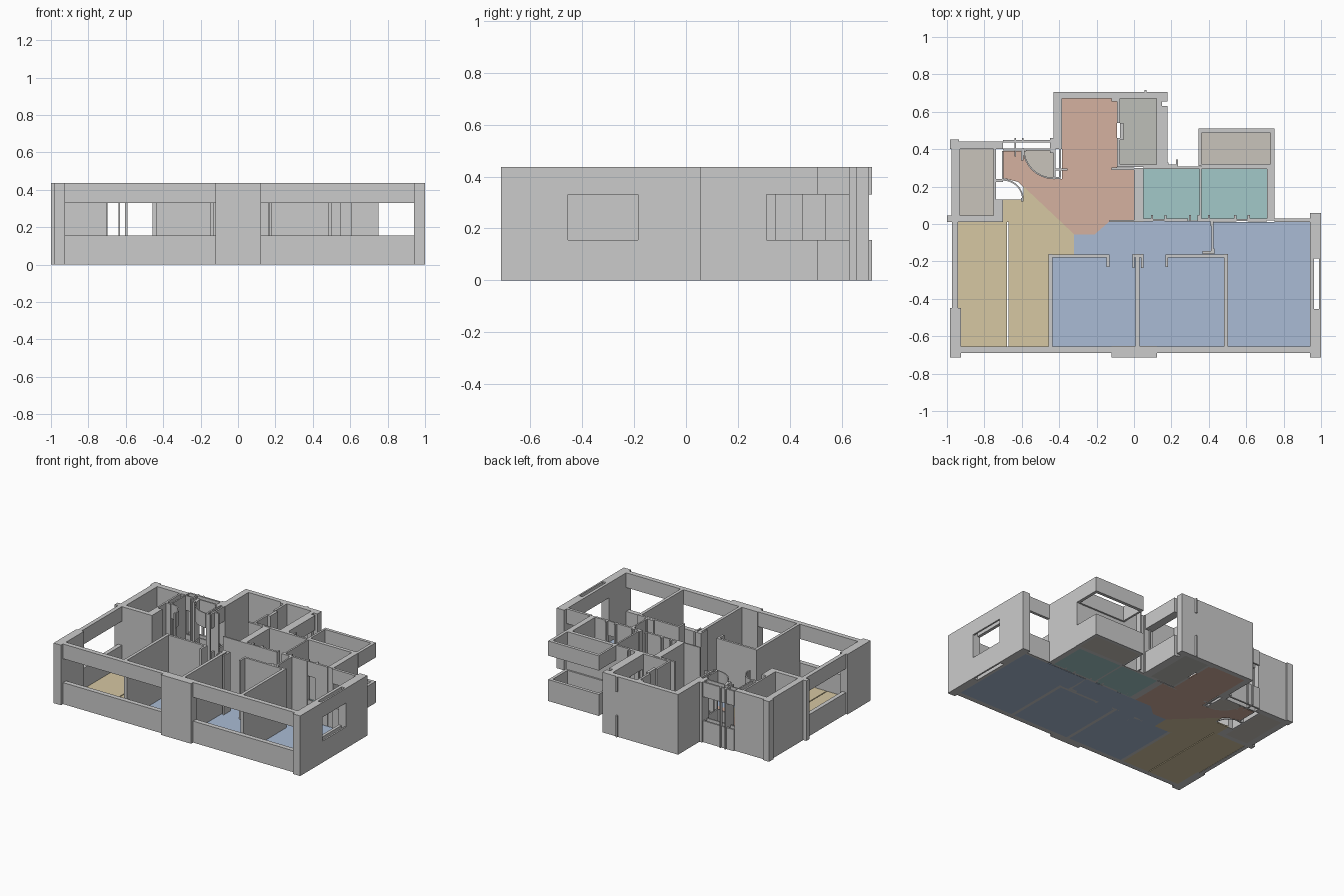
import bpy, bmesh
from math import cos, sin, radians

H, SILL, HEAD, FLOOR = 0.437, 0.156, 0.33, 0.008
FULL, OPEN = [(0, H)], [(0, SILL), (HEAD, H)]


def prism(bm, pts, z0, z1):
    """Extrude a plan outline between two heights."""
    face = bm.faces.new([bm.verts.new((x, y, z0)) for x, y in pts])
    top = bmesh.ops.extrude_face_region(bm, geom=[face])["geom"]
    for v in top:
        if isinstance(v, bmesh.types.BMVert):
            v.co.z = z1


def rect(x0, x1, y0, y1):
    return [(x0, y0), (x1, y0), (x1, y1), (x0, y1)]


def arc(cx, cy, r, a0, a1, t=0.008, n=8):
    """Thin curved strip, as for a door swing."""
    ang = [radians(a0 + (a1 - a0) * i / n) for i in range(n + 1)]
    return ([(cx + r * cos(a), cy + r * sin(a)) for a in ang] +
            [(cx + (r - t) * cos(a), cy + (r - t) * sin(a)) for a in reversed(ang)])


def part(name, outlines, bands, color=None):
    bm = bmesh.new()
    for pts in outlines:
        for z0, z1 in bands:
            prism(bm, pts, z0, z1)
    bmesh.ops.recalc_face_normals(bm, faces=bm.faces)
    me = bpy.data.meshes.new(name)
    bm.to_mesh(me)
    bm.free()
    ob = bpy.data.objects.new(name, me)
    bpy.context.collection.objects.link(ob)
    if color:
        mat = bpy.data.materials.get(color[0]) or bpy.data.materials.new(color[0])
        mat.diffuse_color = (*color[1], 1)
        me.materials.append(mat)


def walls(name, rects, bands=FULL):
    part(name, [rect(*r) for r in rects], bands)


# front and side facade
walls("front_columns", [(-0.985, -0.925, -0.713, -0.45), (-0.12, 0.122, -0.713, -0.652),
                        (0.94, 1, -0.713, -0.455), (0.94, 1, -0.185, 0.058)])
walls("front_window_bands", [(-0.925, -0.12, -0.69, -0.655), (0.122, 0.94, -0.69, -0.655)], OPEN)
walls("side_window_bands", [(0.94, 0.962, -0.455, -0.185), (0.988, 1, -0.455, -0.185),
                            (-0.972, -0.942, -0.45, 0.012)], OPEN)
walls("rear_window_band", [(0.75, 0.94, 0.01, 0.03)], OPEN)

# rear left store room
walls("store_walls", [(-1, -0.7, 0.01, 0.045), (-0.975, -0.93, 0.045, 0.44),
                      (-0.985, -0.7, 0.4, 0.44), (-0.985, -0.935, 0.44, 0.452),
                      (-0.75, -0.737, 0.045, 0.4), (-0.74, -0.7, 0.045, 0.13),
                      (-0.74, -0.7, 0.225, 0.24), (-0.707, -0.697, 0.24, 0.39)])

# kitchen and bathroom block
walls("kitchen_bath_walls", [(-0.43, -0.385, 0.4, 0.705), (-0.43, 0.18, 0.67, 0.705),
                             (0.12, 0.15, 0.63, 0.67), (0.15, 0.18, 0.655, 0.67),
                             (0.12, 0.185, 0.305, 0.33), (-0.092, -0.076, 0.54, 0.67),
                             (-0.09, -0.076, 0.305, 0.46), (-0.076, -0.055, 0.45, 0.54),
                             (-0.12, -0.09, 0.655, 0.672), (-0.43, -0.355, 0.285, 0.297)])
walls("bath_lower_wall", [(-0.12, 0.0, 0.288, 0.302), (-0.09, 0.225, 0.305, 0.317),
                          (0.14, 0.15, 0.31, 0.34), (0.225, 0.235, 0.3, 0.345)])
walls("bath_window_bands", [(0.12, 0.18, 0.33, 0.63)], OPEN)
walls("rear_flue", [(0.055, 0.067, 0.7, 0.717)], OPEN)

# washrooms and rear balcony
walls("washroom_walls", [(0.0, 0.05, 0.012, 0.3), (0.05, 0.75, 0.293, 0.308),
                         (0.35, 0.362, 0.03, 0.295), (0.71, 0.75, 0.02, 0.31),
                         (0.05, 0.1, 0.014, 0.03), (0.165, 0.29, 0.014, 0.03),
                         (0.34, 0.54, 0.014, 0.03), (0.61, 0.71, 0.014, 0.03)])
walls("washroom_door_posts", [(x, x + 0.012, 0.014, 0.048) for x in (0.09, 0.163, 0.293, 0.34, 0.395, 0.535, 0.608)])
walls("washroom_door_bands", [(0.1, 0.165, 0.016, 0.026), (0.54, 0.61, 0.016, 0.026)], OPEN)
walls("balcony_bands", [(0.345, 0.36, 0.31, 0.51), (0.73, 0.752, 0.31, 0.51),
                        (0.36, 0.73, 0.487, 0.51), (0.36, 0.73, 0.308, 0.32)], OPEN)

# bedroom partitions and corridor end
walls("bedroom_partitions", [(x, x + 0.022, -0.655, -0.16) for x in (-0.457, 0.007, 0.48)])
walls("corridor_walls", [(-0.457, -0.145, -0.178, -0.162), (-0.005, 0.05, -0.178, -0.162),
                         (0.17, 0.5, -0.178, -0.162), (0.412, 0.43, -0.155, -0.13),
                         (0.415, 0.426, -0.13, 0.015), (0.365, 0.43, -0.16, -0.145),
                         (0.408, 0.425, -0.01, 0.02), (-0.13, 0.0, 0.012, 0.022)])
walls("bedroom_door_jambs", [(-0.147, -0.132, -0.23, -0.162), (-0.007, 0.003, -0.235, -0.16),
                             (0.038, 0.05, -0.235, -0.16), (0.168, 0.182, -0.23, -0.162)])

# entrance: frames, posts and door swings
walls("entrance_bands", [(-0.7, -0.43, 0.437, 0.45), (-0.7, -0.43, 0.393, 0.403),
                         (-0.43, -0.42, 0.25, 0.4), (-0.402, -0.39, 0.25, 0.4)], OPEN)
walls("entrance_posts", [(-0.64, -0.63, 0.36, 0.46), (-0.605, -0.59, 0.34, 0.4),
                         (-0.6, -0.59, 0.44, 0.46), (-0.45, -0.43, 0.38, 0.46),
                         (-0.425, -0.392, 0.24, 0.252), (-0.605, -0.592, 0.12, 0.14)])
part("door_swings", [arc(-0.43, 0.405, 0.165, 180, 270), arc(-0.7, 0.13, 0.11, 0, 90)], OPEN)

# floors, coloured by room use
blue = ("bedroom_blue", (0.40, 0.50, 0.66))
sand = ("living_sand", (0.67, 0.57, 0.36))
clay = ("kitchen_clay", (0.66, 0.44, 0.35))
teal = ("washroom_teal", (0.36, 0.58, 0.58))
stone = ("balcony_stone", (0.58, 0.55, 0.50))
grey = ("bath_grey", (0.51, 0.52, 0.48))
base = [(0, FLOOR)]


def floor(name, color, *outlines):
    part(name, outlines, base, color)


floor("bedroom_floors", blue, rect(-0.435, 0.007, -0.655, -0.17), rect(0.029, 0.48, -0.655, -0.17),
      [(0.502, -0.655), (0.94, -0.655), (0.94, 0.012), (0.42, 0.012), (0.42, -0.17), (0.502, -0.17)])
floor("corridor_floor", blue, [(-0.32, -0.17), (0.42, -0.17), (0.42, 0.015), (-0.13, 0.015),
                               (-0.21, -0.055), (-0.32, -0.055)])
floor("living_floor", sand, rect(-0.94, -0.678, -0.655, 0.012),
      [(-0.672, -0.655), (-0.457, -0.655), (-0.457, -0.17), (-0.32, -0.17), (-0.32, -0.055),
       (-0.59, 0.2), (-0.59, 0.13), (-0.7, 0.13), (-0.7, 0.012), (-0.672, 0.012)])
swing = [(-0.43 + 0.165 * cos(radians(a)), 0.405 + 0.165 * sin(radians(a))) for a in range(185, 271, 17)]
floor("kitchen_floor", clay, [(-0.385, 0.67), (-0.7, 0.39)][:1] + [(-0.385, 0.24), (-0.43, 0.24)] + swing[::-1] +
      [(-0.7, 0.39), (-0.7, 0.245), (-0.62, 0.225), (-0.32, -0.055), (-0.21, -0.055), (-0.13, 0.015),
       (0.0, 0.015), (0.0, 0.295), (-0.09, 0.295), (-0.09, 0.67)])
floor("washroom_floors", teal, rect(0.05, 0.35, 0.02, 0.295), rect(0.362, 0.71, 0.02, 0.295))
floor("balcony_floor", stone, rect(0.36, 0.73, 0.32, 0.487))
floor("store_floor", stone, rect(-0.93, -0.75, 0.045, 0.4))
floor("bath_floor", grey, rect(-0.076, 0.12, 0.315, 0.67))
floor("entrance_floor", stone, swing + [(-0.43, 0.4)])
